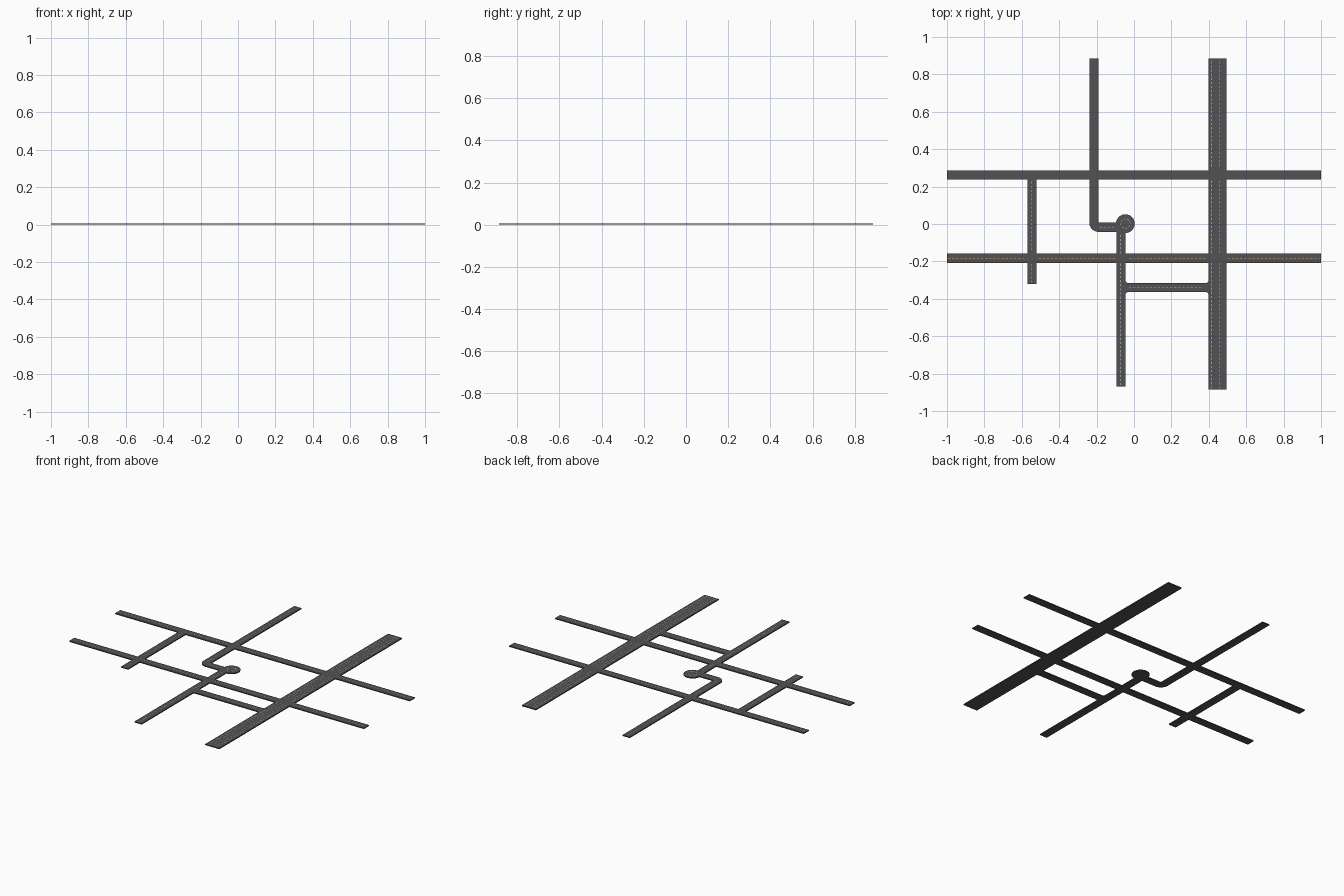
import bpy, bmesh, math

if "Cube" in bpy.data.objects:
    bpy.data.objects.remove(bpy.data.objects["Cube"])

# Colours
def material(name, rgb):
    m = bpy.data.materials.new(name)
    m.diffuse_color = (*rgb, 1)
    m.use_nodes = True
    m.node_tree.nodes["Principled BSDF"].inputs["Base Color"].default_value = m.diffuse_color
    return m

ASPHALT = material("asphalt", (0.084, 0.082, 0.089))
YELLOW = material("yellow_paint", (0.85, 0.48, 0.10))
WHITE = material("white_paint", (0.85, 0.85, 0.85))

Z_TOP, Z_PAINT = 0.0065, 0.0070
W = 0.0245        # half width of a normal road


def build(name, outlines, z0, z1, mat):
    """One object of upright prisms, or of flat faces when z0 is None."""
    bm = bmesh.new()
    for pts in outlines:
        hi = [bm.verts.new((x, y, z1)) for x, y in pts]
        bm.faces.new(hi)
        if z0 is None:
            continue
        lo = [bm.verts.new((x, y, z0)) for x, y in pts]
        bm.faces.new(lo[::-1])
        n = len(pts)
        for i in range(n):
            j = (i + 1) % n
            bm.faces.new((lo[i], lo[j], hi[j], hi[i]))
    if z0 is not None:
        bmesh.ops.recalc_face_normals(bm, faces=bm.faces)
    else:
        bm.normal_update()
        bmesh.ops.reverse_faces(bm, faces=[f for f in bm.faces if f.normal.z < 0])
    me = bpy.data.meshes.new(name)
    bm.to_mesh(me)
    bm.free()
    me.materials.append(mat)
    ob = bpy.data.objects.new(name, me)
    bpy.context.collection.objects.link(ob)
    return ob


def arc(cx, cy, r, a0, a1, n):
    return [(cx + r * math.cos(math.radians(a0 + (a1 - a0) * i / n)),
             cy + r * math.sin(math.radians(a0 + (a1 - a0) * i / n)))
            for i in range(n + 1)]


def strip(axis, c, a, b, h):
    """Rectangle running along an axis, centred on c, half width h."""
    if axis == 'x':
        return [(a, c - h), (b, c - h), (b, c + h), (a, c + h)]
    return [(c - h, a), (c + h, a), (c + h, b), (c - h, b)]


def dashes(name, axis, c, a, b, gaps, mat, half=0.0009):
    """Dashed painted line that is interrupted at the crossings."""
    out, t, on, step = [], a + 0.006, 0.012, 0.022
    while t + on < b:
        if not any(g - w < t + on and t < g + w for g, w in gaps):
            out.append(strip(axis, c, t, t + on, half))
        t += step
    build(name, out, None, Z_PAINT, mat)


# Straight roads: name, direction, centre, start, end, half width, crossings
roads = [
    ("north_street", 'x', 0.262, -1, 1, W, [(-0.214, W), (0.446, 0.048), (-0.546, W)]),
    ("south_street", 'x', -0.183, -1, 1, W, [(-0.546, W), (-0.070, W), (0.446, 0.048)]),
    ("avenue", 'y', 0.446, -0.886, 0.886, 0.048, [(0.262, W), (-0.183, W)]),
    ("bent_street", 'y', -0.214, 0.007, 0.886, W, [(0.262, W)]),
    ("bent_street_end", 'x', -0.0175, -0.190, -0.085, W, [(-0.080, 0.015)]),
    ("dead_end_street", 'y', -0.070, -0.868, 0.002, W, [(-0.183, W), (0.0, 0.05)]),
    ("link_street", 'x', -0.340, -0.055, 0.405, W, [(-0.05, 0.02), (0.40, 0.02)]),
    ("west_street", 'y', -0.546, -0.320, 0.250, W, [(-0.183, W), (0.25, 0.02)]),
]
for name, axis, c, a, b, h, gaps in roads:
    build(name, [strip(axis, c, a, b, h)], 0, Z_TOP, ASPHALT)
    if name == "avenue":
        # turning lane in the middle, lane lines outside it
        for i, s in enumerate((-1, 1)):
            dashes(f"avenue_yellow_line_{i}", axis, c + s * 0.0130, a, b, gaps, YELLOW)
            dashes(f"avenue_white_line_{i}", axis, c + s * 0.030, a, b, gaps, WHITE)
    else:
        paint = WHITE if name == "dead_end_street" else YELLOW
        dashes(name + "_centre_line", axis, c, a, b, gaps, paint)

# Rounded bend
cx, cy = -0.190, 0.007
build("bend", [[(cx, cy)] + arc(cx, cy, 2 * W, 180, 270, 10)], 0, Z_TOP, ASPHALT)

# Turning circle
tx, ty, tr = -0.046, 0.002, 0.050
build("turning_circle", [arc(tx, ty, tr, 0, 348.75, 31)], 0, Z_TOP, ASPHALT)
ring = [arc(tx, ty, 0.0262, a, a + 24, 3) + arc(tx, ty, 0.0240, a + 24, a, 3)
        for a in range(0, 360, 45)]
build("turning_circle_line", ring, None, Z_PAINT, WHITE)

# Small concave corner fillets where the link street meets its neighbours
R = 0.014
for px, sx, side in ((-0.0455, 1, "west"), (0.398, -1, "east")):
    for sy, end in ((-1, "south"), (1, "north")):
        py = -0.340 + sy * W
        pts = [(px, py)] + [(px + sx * (u + R), py + sy * (v + R))
                            for u, v in arc(0, 0, R, 270, 180, 6)]
        build(f"fillet_{side}_{end}", [pts], 0, Z_TOP, ASPHALT)
